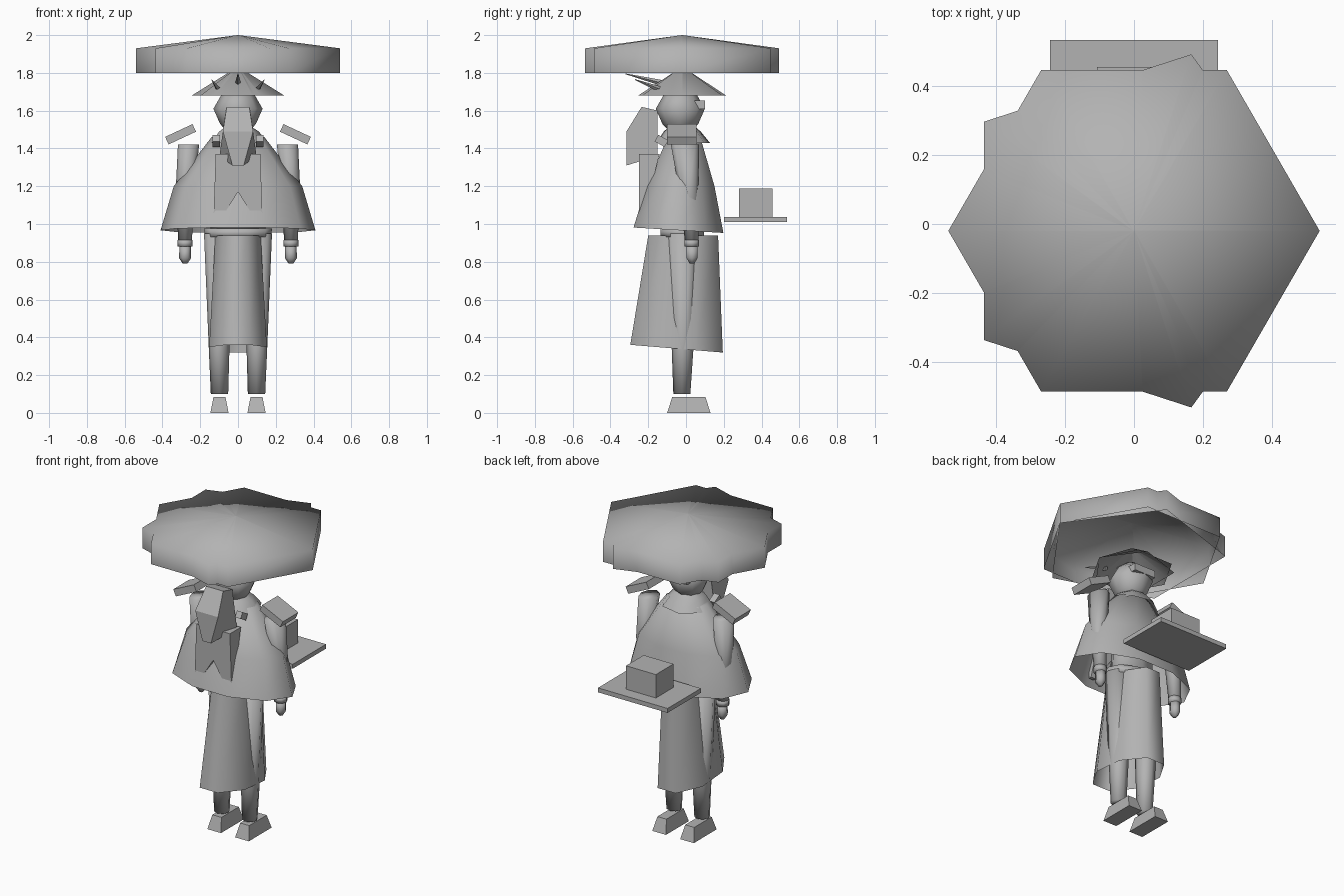
import bpy, bmesh
from math import cos, sin, pi, radians
from mathutils import Vector, Matrix

if "Cube" in bpy.data.objects:
    bpy.data.objects.remove(bpy.data.objects["Cube"])

grey = bpy.data.materials.new("plain grey")
grey.use_nodes = True
tone = (0.45, 0.45, 0.45, 1)
grey.diffuse_color = tone
grey.node_tree.nodes["Principled BSDF"].inputs["Base Color"].default_value = tone


def finish(name, bm, smooth=False):
    bmesh.ops.recalc_face_normals(bm, faces=bm.faces)
    for f in bm.faces:
        f.smooth = smooth
    mesh = bpy.data.meshes.new(name)
    bm.to_mesh(mesh)
    bm.free()
    mesh.materials.append(grey)
    ob = bpy.data.objects.new(name, mesh)
    bpy.context.collection.objects.link(ob)
    return ob


def loft(name, rings, sides=8, start=0.0, caps=(True, True), slope=0.0):
    """Stack elliptical rings given as (z, x, y, rx, ry); slope tilts the first ring along y."""
    bm = bmesh.new()
    loops = []
    for k, (z, x, y, rx, ry) in enumerate(rings):
        loop = []
        for i in range(sides):
            a = start + 2 * pi * i / sides
            lift = slope * sin(a) if k == 0 else 0
            loop.append(bm.verts.new((x + rx * cos(a), y + ry * sin(a), z + lift)))
        loops.append(loop)
    for low, high in zip(loops, loops[1:]):
        for i in range(sides):
            j = (i + 1) % sides
            bm.faces.new((low[i], low[j], high[j], high[i]))
    for on, loop in zip(caps, (loops[0], loops[-1])):
        if on:
            bm.faces.new(loop)
    return finish(name, bm, True)


def block(name, x, y, z, taper=(1, 1), matrix=None):
    """Box from three (min, max) spans, with its top scaled by taper."""
    bm = bmesh.new()
    bmesh.ops.create_cube(bm, size=1)
    for v in bm.verts:
        tx, ty = taper if v.co.z > 0 else (1, 1)
        v.co = Vector((sum(x) / 2 + v.co.x * tx * (x[1] - x[0]),
                       sum(y) / 2 + v.co.y * ty * (y[1] - y[0]),
                       sum(z) / 2 + v.co.z * (z[1] - z[0])))
    if matrix:
        bm.transform(matrix)
    return finish(name, bm)


def prism(name, outline, place):
    """Solid between two outlines; place(point, side) gives each corner."""
    bm = bmesh.new()
    back, front = ([bm.verts.new(place(p, s)) for p in outline] for s in (0, 1))
    bm.faces.new(back)
    bm.faces.new(front)
    for i in range(len(outline)):
        j = (i + 1) % len(outline)
        bm.faces.new((back[i], back[j], front[j], front[i]))
    return finish(name, bm)


# Wide canopy and small straw hat: each a six-sided and a five-sided layer
for sides, word in ((6, "outer"), (5, "inner")):
    loft("canopy_" + word, [(1.8, 0, -.02, .54, .54), (1.93, 0, -.02, .54, .54),
                            (2.0, 0, -.02, .002, .002)], sides, caps=(False, True))
    loft("straw_hat_" + word, [(1.68, 0, -.02, .245, .245),
                               (1.83, 0, -.02, .005, .005)], sides, caps=(False, True))


# Hair pins
def spike(name, base, tip, radius):
    base, tip = Vector(base), Vector(tip)
    d = tip - base
    bm = bmesh.new()
    m = Matrix.Translation((base + tip) / 2) @ d.to_track_quat("Z", "Y").to_matrix().to_4x4()
    bmesh.ops.create_cone(bm, cap_ends=True, segments=4, radius1=radius, radius2=.002,
                          depth=d.length, matrix=m)
    finish(name, bm)


spike("middle_pin", (0, -.12, 1.745), (0, -.32, 1.795), .016)
for s, word in ((1, "left"), (-1, "right")):
    spike(word + "_pin", (s * .10, -.13, 1.71), (s * .14, -.27, 1.765), .016)

# Head, face band and neck
loft("head", [(1.48, 0, -.03, .05, .05), (1.53, 0, -.03, .095, .095),
              (1.61, 0, -.03, .13, .13), (1.68, 0, -.03, .09, .09),
              (1.73, 0, -.03, .03, .03)], 8)
block("face_band", (-.075, .075), (.04, .1), (1.61, 1.655))
loft("neck", [(1.4, 0, -.02, .06, .06), (1.52, 0, -.02, .05, .05)], 8)

# Hair tail hanging behind the head
half = {1.62: .06, 1.6: .065, 1.49: .08, 1.36: .098, 1.31: .03}
side = [(-.235, 1.62), (-.15, 1.6), (-.15, 1.36), (-.315, 1.31), (-.315, 1.49)]
prism("hair_tail", side, lambda p, s: ((2 * s - 1) * half[p[1]], p[0], p[1]))

# Two-tailed back flap, thick at the top and thin at the tips
flap = [(-.118, 1.37), (.118, 1.37), (.13, 1.02), (.095, 1.02), (0, 1.17),
        (-.095, 1.02), (-.13, 1.02)]
prism("back_flap", flap, lambda p, s: (p[0], -.25 + s * (.02 + .09 * (p[1] - 1.02) / .35), p[1]))

# Cloak, collar and torso
loft("cloak", [(.967, 0, -.04, .41, .25), (1.2, 0, -.03, .34, .19),
               (1.46, 0, -.01, .14, .09)], 10, caps=(False, True), slope=-.015)
loft("collar", [(1.43, 0, -.015, .155, .145), (1.49, 0, -.02, .11, .1),
                (1.515, 0, -.02, .07, .07)], 7, caps=(False, False))
for s in (1, -1):
    block("collar_knot", (-.02, .02), (-.03, .03), (-.02, .02), matrix=Matrix.Translation(
        (s * .115, -.13, 1.44)) @ Matrix.Rotation(radians(-30), 4, "X"))
loft("torso", [(.93, 0, -.02, .15, .1), (1.2, 0, -.02, .13, .09), (1.44, 0, -.02, .12, .08)], 8)
loft("belt", [(.93, 0, -.02, .175, .12), (.975, 0, -.02, .18, .12)], 10)

# Long skirt, open at the hem
loft("skirt", [(.34, 0, -.05, .165, .265), (.94, 0, -.015, .13, .2)], 8, pi / 8,
     caps=(False, False), slope=-.022)

# Limbs, feet and shoulder plates
for s, word in ((1, "left"), (-1, "right")):
    loft(word + "_leg", [(.1, s * .098, -.022, .046, .045), (.35, s * .1, -.018, .055, .058),
                         (.95, s * .105, -.02, .075, .08)], 8)
    block(word + "_foot", (s * .098 - .048, s * .098 + .048), (-.1, .13), (0, .085), (.66, .76))
    loft(word + "_arm", [(.91, s * .28, .03, .036, .036), (1.17, s * .28, .015, .05, .05),
                         (1.42, s * .262, -.005, .056, .075)], 8)
    loft(word + "_cuff", [(.88, s * .28, .03, .039, .039), (.915, s * .28, .03, .039, .039)], 8)
    loft(word + "_hand", [(.79, s * .28, .032, .012, .014), (.82, s * .28, .032, .032, .034),
                          (.88, s * .28, .032, .03, .034)], 6)
    plate = Matrix.Translation((s * .304, -.022, 1.475)) @ Matrix.Rotation(radians(s * 25), 4, "Y")
    block(word + "_shoulder_plate", (-.08, .08), (-.078, .078), (-.022, .022), matrix=plate)

# Serving tray and parcel
block("tray", (-.245, .245), (.2, .535), (1.01, 1.038))
block("parcel", (-.108, .102), (.28, .457), (1.038, 1.187))
